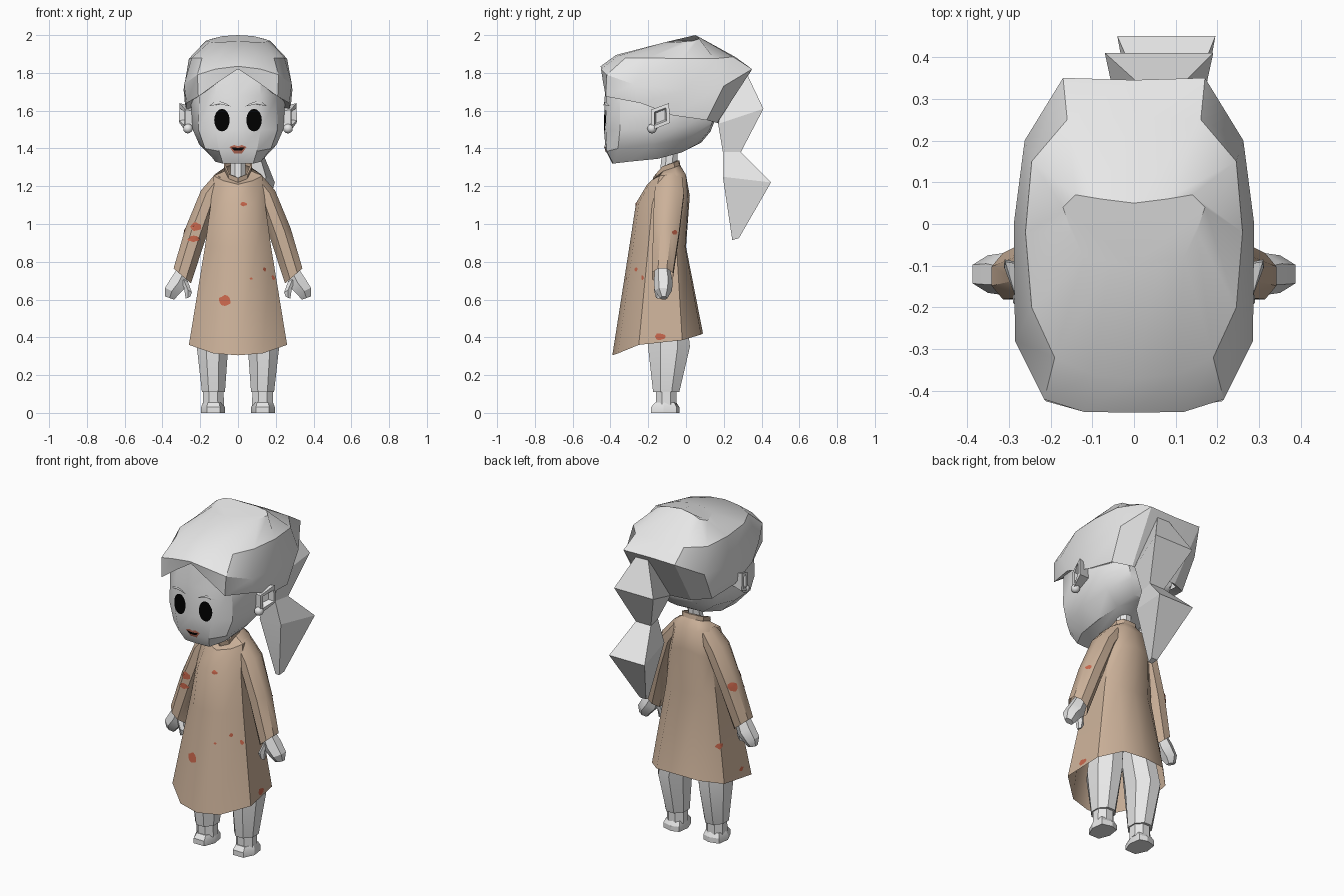
import bpy, bmesh, math, random
from mathutils import Vector
from mathutils.bvhtree import BVHTree

if "Cube" in bpy.data.objects:
    bpy.data.objects.remove(bpy.data.objects["Cube"])

random.seed(4)


def material(name, rgb):
    m = bpy.data.materials.new(name)
    m.diffuse_color = (*rgb, 1)
    m.use_nodes = True
    m.node_tree.nodes["Principled BSDF"].inputs["Base Color"].default_value = m.diffuse_color
    return m


GREY = material("pale grey", (0.8, 0.8, 0.8))
TAN = material("tan cloth", (0.60, 0.44, 0.32))
RUST = material("rust patch", (0.56, 0.13, 0.07))
LIP = material("lip red", (0.55, 0.17, 0.11))
BLACK = material("black", (0.0, 0.0, 0.0))


def finish(name, bm, mat, angle=30):
    bmesh.ops.recalc_face_normals(bm, faces=bm.faces)
    me = bpy.data.meshes.new(name)
    bm.to_mesh(me)
    bm.free()
    ob = bpy.data.objects.new(name, me)
    bpy.context.collection.objects.link(ob)
    me.materials.append(mat)
    bpy.ops.object.select_all(action='DESELECT')
    ob.select_set(True)
    bpy.context.view_layer.objects.active = ob
    bpy.ops.object.shade_smooth_by_angle(angle=math.radians(angle))
    return ob


def loft(name, rings, mat, start=True, end=True, angle=30):
    """Skin a list of equal-length closed rings."""
    bm = bmesh.new()
    loops = [[bm.verts.new(p) for p in r] for r in rings]
    n = len(loops[0])
    for a, b in zip(loops, loops[1:]):
        for i in range(n):
            j = (i + 1) % n
            bm.faces.new((a[i], a[j], b[j], b[i]))
    if start:
        bm.faces.new(loops[0][::-1])
    if end:
        bm.faces.new(loops[-1])
    return finish(name, bm, mat, angle)


def whole(half):
    """Complete a half ring (front centre to back centre) by mirroring x."""
    return list(half) + [(-x, y, z) for x, y, z in reversed(half[1:-1])]


def oval(c, u, v, n=8):
    """Ring around c spanned by half-axes u and v."""
    c, u, v = Vector(c), Vector(u), Vector(v)
    ts = [2 * math.pi * (i + 0.5) / n for i in range(n)]
    return [c + u * math.cos(t) + v * math.sin(t) for t in ts]


def flip(ring, s):
    return [(p[0] * s, p[1], p[2]) for p in ring]


def plate(name, target, at, direction, outline, mat, lift=0.004):
    """Lay a thin flat outline (2D, around at) onto the target surface."""
    bm = bmesh.new()
    bm.from_mesh(target.data)
    tree = BVHTree.FromBMesh(bm)
    bm.free()
    d = Vector(direction).normalized()
    right = d.cross(Vector((0, 0, 1))).normalized()
    up = right.cross(d)

    def drop(a, b):
        o = Vector(at) + right * a + up * b
        hit = tree.ray_cast(o - d, d)[0] or tree.find_nearest(o)[0]
        return hit - d * lift

    bm = bmesh.new()
    cx = sum(p[0] for p in outline) / len(outline)
    cy = sum(p[1] for p in outline) / len(outline)
    rim = [bm.verts.new(drop(*p)) for p in outline]
    mid = [bm.verts.new(drop((a + cx) / 2, (b + cy) / 2)) for a, b in outline]
    hub = bm.verts.new(drop(cx, cy))
    for i in range(len(rim)):
        j = (i + 1) % len(rim)
        bm.faces.new((rim[i], rim[j], mid[j], mid[i]))
        bm.faces.new((mid[i], mid[j], hub))
    return finish(name, bm, mat)


def ellipse(rx, ry, n=16, rough=0.0):
    out = []
    for i in range(n):
        k, t = 1 - rough * random.random(), 2 * math.pi * i / n
        out.append((rx * k * math.cos(t), ry * k * math.sin(t)))
    return out


# Head: flat face, jaw sloping up to the back
head = loft("head", [whole(h) for h in (
    [(0, -.39, 1.32), (.08, -.385, 1.32), (.12, -.3, 1.33), (.13, -.15, 1.345), (.1, -.02, 1.38), (.06, .07, 1.43), (0, .08, 1.43)],
    [(0, -.425, 1.39), (.1, -.42, 1.385), (.175, -.36, 1.4), (.205, -.18, 1.42), (.19, 0, 1.45), (.12, .12, 1.49), (0, .13, 1.49)],
    [(0, -.435, 1.5), (.12, -.425, 1.5), (.21, -.35, 1.5), (.24, -.18, 1.5), (.23, 0, 1.52), (.15, .14, 1.54), (0, .15, 1.54)],
    [(0, -.43, 1.68), (.12, -.42, 1.68), (.205, -.35, 1.68), (.25, -.18, 1.66), (.24, 0, 1.62), (.17, .13, 1.6), (0, .14, 1.6)],
    [(0, -.41, 1.84), (.12, -.4, 1.81), (.19, -.33, 1.76), (.24, -.18, 1.72), (.23, 0, 1.66), (.16, .12, 1.64), (0, .13, 1.64)],
)], GREY, angle=35)

# Hair cap: centre-parted hairline, widest band, upper band, crown
hairline = [(0, -.445, 1.82), (.1, -.44, 1.755), (.21, -.425, 1.675), (.272, -.24, 1.64), (.275, -.07, 1.575), (.25, .11, 1.55), (.15, .165, 1.535), (0, .175, 1.53)]
inner = [(x * .85, y * .9, z + .02) for x, y, z in hairline]
loft("hair_cap", [whole(h) for h in (
    inner, hairline,
    [(0, -.452, 1.835), (.12, -.45, 1.82), (.215, -.42, 1.79), (.285, -.28, 1.74), (.288, 0, 1.71), (.262, .2, 1.73), (.17, .35, 1.82), (0, .345, 1.82)],
    [(0, -.37, 1.895), (.1, -.36, 1.89), (.19, -.32, 1.88), (.245, -.2, 1.88), (.26, -.02, 1.875), (.245, .15, 1.875), (.16, .25, 1.885), (0, .26, 1.885)],
    [(0, -.1, 1.965), (.06, -.1, 1.965), (.12, -.08, 1.96), (.15, -.02, 1.965), (.17, .04, 1.97), (.14, .07, 1.98), (.08, .06, 1.995), (0, .05, 2.0)],
)], GREY, start=False)


# Ponytail: two faceted lobes (x range at the back, y range, front and back heights)
def lobe(x0, x1, y0, y1, zf, zb):
    m, w = (x0 + x1) / 2, (x1 - x0) * .3
    return [(x0, y1, zb), (x1, y1, zb), (m + w, y0, zf), (m - w, y0, zf)]


loft("ponytail", [lobe(.03, .10, .24, .32, 1.78, 1.80), lobe(-.07, .19, .17, .41, 1.53, 1.61),
                  lobe(.03, .13, .195, .29, 1.38, 1.38), lobe(-.04, .195, .195, .45, 1.25, 1.22),
                  lobe(.07, .11, .245, .28, .915, .925)], GREY, angle=15)

# Neck
loft("neck", [oval((0, -.10, 1.18), (.045, 0, 0), (0, .05, 0)),
              oval((0, -.085, 1.39), (.04, 0, 0), (0, .045, 0))], GREY)

# Dress: hem, waist, chest, shoulders, neckline
neckline = [(0, -.17, 1.22), (.05, -.155, 1.24), (.07, -.12, 1.28), (.07, -.06, 1.30), (.04, -.035, 1.31), (0, -.03, 1.31)]
dress = loft("dress", [whole(h) for h in (
    [(0, -.39, .305), (.13, -.36, .315), (.26, -.25, .36), (.24, -.02, .385), (.14, .08, .415), (0, .09, .42)],
    [(0, -.30, .88), (.1, -.28, .88), (.175, -.2, .88), (.165, -.05, .88), (.1, -.005, .88), (0, 0, .88)],
    [(0, -.265, 1.11), (.09, -.25, 1.11), (.145, -.18, 1.1), (.14, -.04, 1.1), (.09, .012, 1.13), (0, .02, 1.15)],
    [(0, -.205, 1.21), (.08, -.185, 1.23), (.13, -.14, 1.255), (.12, -.05, 1.265), (.07, 0, 1.26), (0, 0, 1.26)],
    neckline)], TAN, start=False, end=False, angle=40)

# Collar: short raised band
band = [(x * 1.05, y - .005, z + .025) for x, y, z in neckline]
lip = [(x * .85, -.1 + (y + .1) * .85, z) for x, y, z in band]
loft("collar", [whole(neckline), whole(band), whole(lip)], TAN, start=False, end=False)

sleeves = {}
for s, side in ((1, "right"), (-1, "left")):
    # Sleeves and hands
    sleeves[s] = loft(side + "_sleeve", [flip(r, s) for r in (
        oval((.085, -.085, 1.24), (.035, 0, .03), (0, .07, 0)),
        oval((.15, -.09, 1.15), (.05, 0, .03), (0, .085, 0)),
        oval((.225, -.105, .95), (.058, 0, .03), (0, .075, 0)),
        oval((.295, -.125, .725), (.05, 0, .043), (0, .06, 0)))], TAN, end=False, angle=40)
    loft(side + "_palm", [flip(r, s) for r in (
        oval((.275, -.125, .77), (.035, 0, .02), (0, .04, 0), 6),
        oval((.315, -.12, .69), (.045, 0, .028), (0, .05, 0), 6),
        oval((.35, -.12, .645), (.042, 0, .02), (0, .045, 0), 6),
        oval((.362, -.118, .608), (.028, 0, .01), (0, .02, 0), 6))], GREY)
    loft(side + "_thumb", [flip(r, s) for r in (
        oval((.29, -.13, .71), (.03, 0, .02), (0, .03, 0), 6),
        oval((.265, -.145, .65), (.024, 0, .014), (0, .024, 0), 6),
        oval((.265, -.145, .61), (.014, 0, -.006), (0, .014, 0), 6))], GREY)
    # Legs, ankles and shoes
    loft(side + "_leg", [flip(r, s) for r in (
        oval((.10, -.1, .60), (.09, 0, 0), (0, .1, 0)),
        oval((.135, -.09, .35), (.09, 0, 0), (0, .12, 0)),
        oval((.13, -.105, .11), (.066, 0, 0), (0, .075, 0)))], GREY)
    loft(side + "_ankle", [flip(r, s) for r in (
        oval((.13, -.105, .13), (.058, 0, 0), (0, .06, 0)),
        oval((.13, -.105, .04), (.06, 0, 0), (0, .058, 0)))], GREY)
    sole = [(.07, -.12), (.095, -.185), (.165, -.185), (.195, -.12), (.185, -.05), (.125, -.035), (.08, -.05)]
    top = [(.13 + (x - .13) * .85, -.1 + (y + .1) * .75) for x, y in sole]
    loft(side + "_shoe", [flip([(x, y, z) for x, y in pts], s) for pts, z in
                          ((sole, 0), (sole, .03), (top, .055))], GREY)
    # Ears with an inset hollow, and a round earring
    ear = [(-.185, 1.605), (-.09, 1.64), (-.085, 1.535), (-.185, 1.495)]

    def ear_ring(k, x):
        return flip([(x + (y + .135) * .3, -.135 + (y + .135) * k, 1.57 + (z - 1.57) * k) for y, z in ear], s)

    loft(side + "_ear", [ear_ring(.7, .22), ear_ring(1, .295), ear_ring(.65, .297), ear_ring(.5, .265)], GREY)
    bm = bmesh.new()
    bmesh.ops.create_icosphere(bm, subdivisions=2, radius=.026)
    bmesh.ops.translate(bm, verts=bm.verts, vec=(.265 * s, -.18, 1.505))
    finish(side + "_earring", bm, GREY)
    # Eyes and brows
    plate(side + "_eye", head, (.085 * s, -.43, 1.55), (0, 1, 0), ellipse(.041, .06), BLACK)
    brow = [(-.055, -.012), (-.03, .004), (0, .014), (.035, .008), (.06, -.012), (.03, -.002), (0, .002), (-.03, -.006)]
    plate(side + "_brow", head, (.095 * s, -.43, 1.635), (0, 1, 0), [(a * s, b) for a, b in brow], GREY, .009)

# Mouth: lips and dark opening
lips = [(-.045, .01), (-.02, .02), (0, .014), (.02, .02), (.045, .01), (.02, -.025), (-.02, -.025)]
plate("lips", head, (0, -.43, 1.398), (0, 1, 0), lips, LIP, .004)
plate("mouth_opening", head, (0, -.43, 1.398), (0, 1, 0),
      [(-.038, .008), (0, .005), (.038, .008), (.02, -.008), (-.02, -.008)], BLACK, .007)

# Rust patches on dress and sleeves: target, position, direction, half size
patches = [
    (dress, (-.07, -.3, .595), (0, 1, 0), .043, .034), (dress, (.03, -.3, 1.105), (0, 1, 0), .02, .013),
    (dress, (.14, -.3, .76), (0, 1, 0), .009, .012), (dress, (.07, -.3, .71), (0, 1, 0), .01, .007),
    (dress, (.25, -.14, .405), (-1, 0, 0), .033, .022), (dress, (.2, -.23, .715), (-1, 0, 0), .008, .014),
    (sleeves[1], (.25, -.06, .955), (-1, 0, 0), .015, .015), (sleeves[-1], (-.22, -.1, .985), (0, 1, 0), .034, .028),
    (sleeves[-1], (-.235, -.1, .92), (0, 1, 0), .034, .02), (sleeves[-1], (-.24, -.09, .96), (1, -1, 0), .035, .035),
    (dress, (-.2, -.03, .60), (1, -1, 0), .03, .02), (dress, (-.25, -.17, .42), (1, -1, 0), .015, .015),
    (dress, (-.12, -.02, 1.17), (1, -1, 0), .015, .012)]
for i, (ob, at, d, rx, ry) in enumerate(patches):
    plate(f"patch_{i + 1}", ob, at, d, ellipse(rx, ry, 12, .35), RUST)
